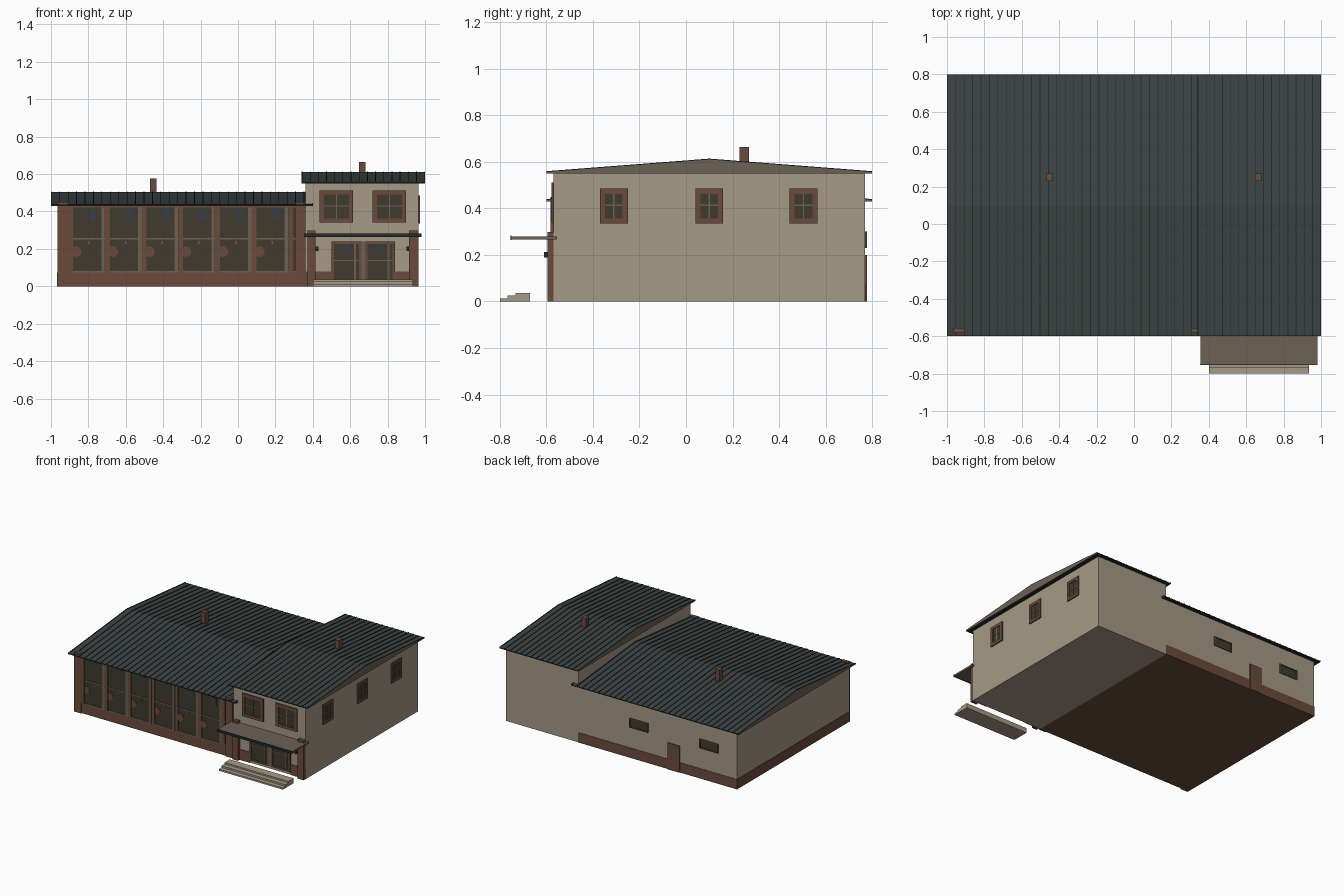
import bpy, bmesh, math
from mathutils import Matrix, Vector

cube = bpy.data.objects.get("Cube")
if cube:
    bpy.data.objects.remove(cube, do_unlink=True)


def material(name, r, g, b):
    m = bpy.data.materials.new(name)
    m.use_nodes = True
    m.diffuse_color = (r, g, b, 1)
    node = m.node_tree.nodes["Principled BSDF"]
    node.inputs["Base Color"].default_value = (r, g, b, 1)
    node.inputs["Roughness"].default_value = 0.8
    return m


PLASTER = material("plaster beige", .38, .32, .24)
BRICK = material("brick brown", .145, .07, .045)
ROOF = material("slate green", .046, .057, .057)
SEAM = material("dark trim", .018, .024, .023)
GLASS = material("olive glass", .05, .043, .028)
TRIM = material("taupe trim", .15, .12, .09)
PANE = material("blue grey pane", .035, .05, .065)

# Wall planes and building limits
FRONT, BACK, SIDE = -.57, .77, .965
SPLIT = .36


def finish(name, bm, *mats):
    bmesh.ops.recalc_face_normals(bm, faces=bm.faces)
    mesh = bpy.data.meshes.new(name)
    bm.to_mesh(mesh)
    bm.free()
    for m in mats:
        mesh.materials.append(m)
    ob = bpy.data.objects.new(name, mesh)
    bpy.context.collection.objects.link(ob)
    return ob


def add_box(bm, x0, x1, y0, y1, z0, z1):
    size = Matrix.Diagonal((x1 - x0, y1 - y0, z1 - z0, 1))
    mid = Vector((x0 + x1, y0 + y1, z0 + z1)) / 2
    bmesh.ops.create_cube(bm, size=1, matrix=Matrix.Translation(mid) @ size)


def boxes(name, mat, items):
    bm = bmesh.new()
    for item in items:
        add_box(bm, *item)
    return finish(name, bm, mat)


def panels(name, mat, wall, rects, depth):
    """Plates on a wall; each rect is (u0, u1, z0, z1)."""
    items = []
    for u0, u1, z0, z1 in rects:
        if wall == "front":
            items.append((u0, u1, FRONT - depth, FRONT + .005, z0, z1))
        elif wall == "back":
            items.append((u0, u1, BACK - .005, BACK + depth, z0, z1))
        else:
            items.append((SIDE - .005, SIDE + depth, u0, u1, z0, z1))
    return boxes(name, mat, items)


def frame(u0, u1, z0, z1, w):
    return [(u0, u0 + w, z0, z1), (u1 - w, u1, z0, z1),
            (u0 + w, u1 - w, z0, z0 + w), (u0 + w, u1 - w, z1 - w, z1)]


def window(name, wall, u0, u1, z0, z1, w=.022):
    mid = (u0 + u1) / 2
    bar = z0 + (z1 - z0) * .52
    panels(name + "_glass", GLASS, wall, [(u0, u1, z0, z1)], .003)
    panels(name + "_frame", BRICK, wall, frame(u0, u1, z0, z1, w), .009)
    panels(name + "_bars", TRIM, wall,
           [(mid - .003, mid + .003, z0 + w, z1 - w),
            (u0 + w, u1 - w, bar - .003, bar + .003)], .006)


def extrude_x(bm, profile, x0, x1):
    face = bm.faces.new([bm.verts.new((x0, y, z)) for y, z in profile])
    ext = bmesh.ops.extrude_face_region(bm, geom=[face])
    verts = [v for v in ext["geom"] if isinstance(v, bmesh.types.BMVert)]
    bmesh.ops.translate(bm, verts=verts, vec=(x1 - x0, 0, 0))


def roof(name, x0, x1, eave, ridge, seams):
    edge = eave + .006
    bm = bmesh.new()
    extrude_x(bm, [(-.6, eave), (.8, eave), (.8, edge), (.1, ridge), (-.6, edge)], x0, x1)
    ob = finish(name, bm, ROOF, TRIM, SEAM)
    for p in ob.data.polygons:
        if abs(p.normal.x) > .5:
            p.material_index = 1
        elif p.normal.z < .5:
            p.material_index = 2
    # Standing seams follow both slopes
    bm = bmesh.new()
    h = .004
    for i in range(seams + 1):
        x = x0 + (x1 - x0 - .004) * i / seams
        extrude_x(bm, [(-.6, edge), (.1, ridge), (.8, edge),
                       (.8, edge + h), (.1, ridge + h), (-.6, edge + h)], x, x + .004)
    finish(name + "_seams", bm, SEAM)


# Main volumes
boxes("low_wing_walls", PLASTER, [(-SIDE, SPLIT, FRONT, BACK, .07, .435)])
boxes("low_wing_plinth", BRICK, [(-SIDE - .003, SPLIT, FRONT - .004, BACK + .003, 0, .075)])
boxes("tall_wing_walls", PLASTER, [(SPLIT, SIDE, FRONT, BACK, 0, .555)])
roof("low_roof", -1, .4, .43, .503, 31)
roof("tall_roof", .34, 1, .55, .61, 15)

# Chimneys
boxes("chimneys", BRICK, [(-.47, -.435, .23, .27, .45, .575),
                          (.648, .683, .23, .27, .56, .665)])

# Glazed front of the low wing
bays = [-.885 + i * .196 for i in range(6)]
boxes("corner_pillars", BRICK, [(-SIDE, -.905, -.582, -.555, 0, .45),
                                (.305, SPLIT, -.582, -.555, 0, .45)])
panels("bay_glass", GLASS, "front", [(-.905, .305, .075, .432)], .002)
panels("bay_posts", BRICK, "front",
       [(u - .022, u + .004, .075, .43) for u in bays + [.291]]
       + [(-.905, .305, .42, .432)], .009)
panels("bay_jambs", TRIM, "front",
       [(u + .154, u + .172, .075, .425) for u in bays], .007)
panels("bay_rails", TRIM, "front",
       [(-.905, .305, .073, .083), (-.905, .305, .25, .258)], .006)
panels("bay_panes", PANE, "front",
       [(u + .092, u + .125, .355, .41) for u in bays], .004)
panels("bay_handles", TRIM, "front",
       [(u + .084, u + .092, .225, .242) for u in bays], .006)
bm = bmesh.new()
for u in bays:
    place = Matrix.Translation((u + .02, FRONT - .002, .185)) @ Matrix.Rotation(math.pi / 2, 4, "X")
    bmesh.ops.create_cone(bm, cap_ends=True, segments=16, radius1=.028, radius2=.028,
                          depth=.006, matrix=place)
finish("bay_round_plates", bm, BRICK)

# Entrance: plinth, doors, pillars, lamps, canopy, steps
panels("entrance_plinth", BRICK, "front", [(SPLIT, .5, 0, .08), (.84, SIDE, 0, .08)], .004)
panels("door_glass", GLASS, "front", [(.5, .84, .02, .24)], .003)
panels("door_frames", BRICK, "front",
       frame(.5, .66, .02, .24, .013) + frame(.68, .84, .02, .24, .013), .009)
panels("door_trim", TRIM, "front",
       [(.66, .68, .02, .24), (.513, .647, .135, .141), (.693, .827, .135, .141),
        (.62, .63, .033, .227), (.8, .81, .033, .227)], .006)
panels("door_panes", PANE, "front", [(.56, .595, .19, .225), (.735, .77, .19, .225)], .005)
boxes("entrance_pillars", BRICK, [(.372, .415, -.595, FRONT, 0, .298),
                                  (.915, SIDE, -.595, FRONT, 0, .298)])
boxes("wall_lamps", SEAM, [(.415, .43, -.61, FRONT, .188, .212),
                           (.9, .915, -.61, FRONT, .188, .212)])
boxes("canopy", TRIM, [(.355, .98, -.75, -.555, .267, .28)])
boxes("canopy_edge", SEAM, [(.353, .982, -.754, -.75, .264, .283)])
boxes("entrance_steps", PLASTER, [(.4, .935, -.8, -.67, 0, .012),
                                  (.4, .935, -.767, -.67, .012, .025),
                                  (.4, .935, -.732, -.67, .025, .036)])

# Upper front windows and side windows
for name, u in (("upper_window_right", .437), ("upper_window_left", .72)):
    window(name, "front", u, u + .178, .34, .512)
for i, u in enumerate((-.31, .1, .505)):
    window("side_window_%d" % (i + 1), "side", u - .06, u + .06, .335, .485)

# Back door and slit windows
panels("back_door", BRICK, "back", [(-.49, -.39, 0, .2)], .008)
for name, u in (("back_window_left", -.225), ("back_window_right", -.81)):
    panels(name + "_glass", GLASS, "back", [(u, u + .155, .23, .3)], .004)
    panels(name + "_frame", BRICK, "back", frame(u, u + .155, .23, .3, .007), .008)
